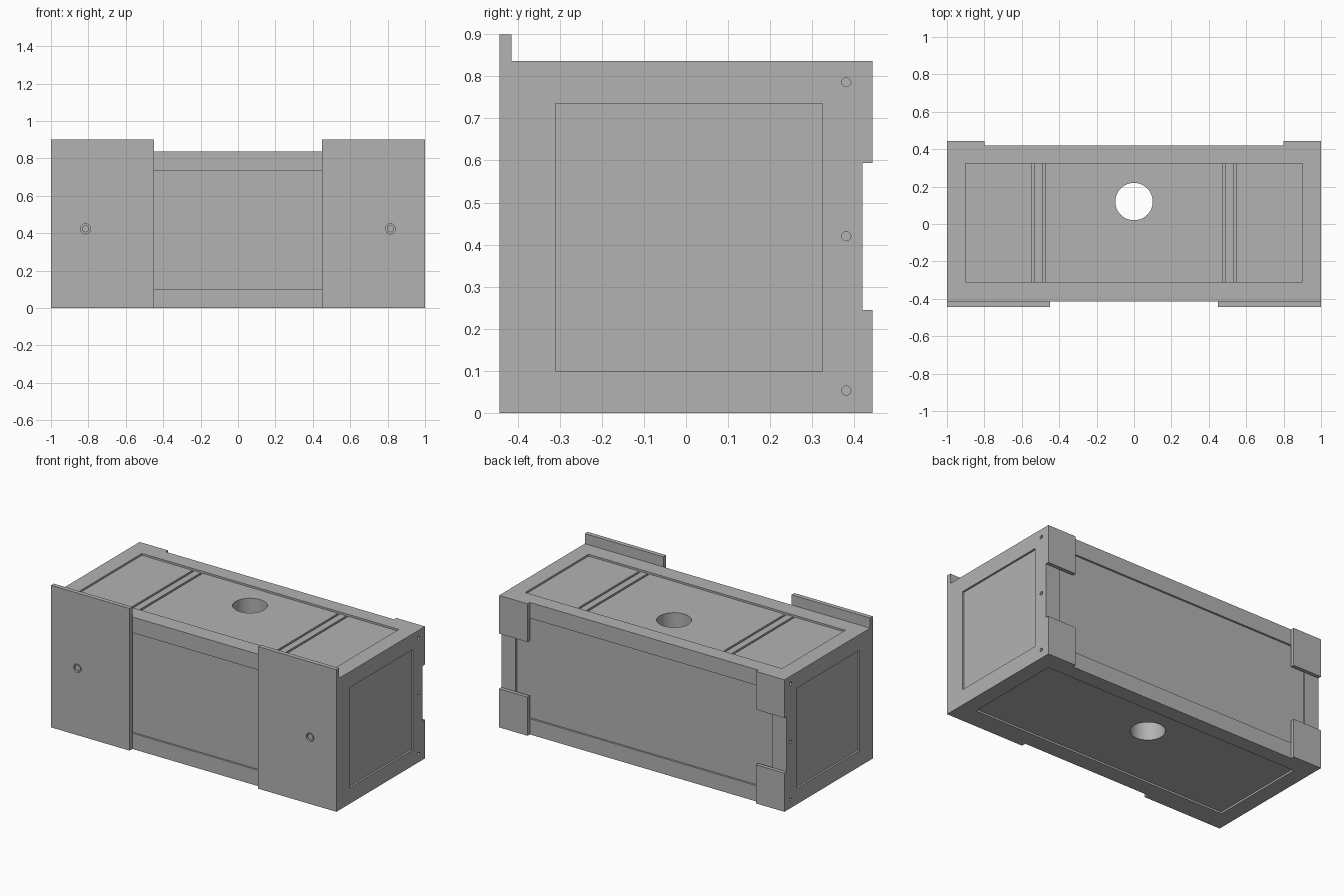
import bpy
from math import pi

if "Cube" in bpy.data.objects:
    bpy.data.objects.remove(bpy.data.objects["Cube"])

grey = bpy.data.materials.new("plain grey")
grey.use_nodes = True
colour = (0.45, 0.45, 0.45, 1)
grey.diffuse_color = colour
grey.node_tree.nodes["Principled BSDF"].inputs["Base Color"].default_value = colour


def box(name, x, y, z):
    """Box from its (low, high) range on each axis."""
    spans = (x, y, z)
    bpy.ops.mesh.primitive_cube_add(size=1, location=[(a + b) / 2 for a, b in spans])
    ob = bpy.context.object
    ob.name = name
    ob.scale = [b - a for a, b in spans]
    bpy.ops.object.transform_apply(location=False, rotation=False, scale=True)
    ob.data.materials.append(grey)
    return ob


def rod(name, centre, radius, depth, axis="z", sides=48):
    turn = {"x": (0, pi / 2, 0), "y": (pi / 2, 0, 0), "z": (0, 0, 0)}[axis]
    bpy.ops.mesh.primitive_cylinder_add(vertices=sides, radius=radius, depth=depth,
                                        location=centre, rotation=turn)
    ob = bpy.context.object
    ob.name = name
    ob.data.materials.append(grey)
    return ob


def cut(target, cutter):
    """Subtract the cutter from the target and discard it."""
    mod = target.modifiers.new("cut", "BOOLEAN")
    mod.operation = "DIFFERENCE"
    mod.solver = "EXACT"
    mod.object = cutter
    bpy.context.view_layer.objects.active = target
    bpy.ops.object.modifier_apply(modifier=mod.name)
    bpy.data.objects.remove(cutter)


FRONT, BACK, TOP = -0.415, 0.42, 0.836
DEEP = 0.012
px, py, pz = (-0.9, 0.9), (-0.31, 0.324), (0.1, 0.736)

# Main case with a shallow recessed panel on every face
case = box("case", (-1, 1), (FRONT, BACK), (0, TOP))
for x, y, z in [
    (px, py, (TOP - DEEP, TOP + 0.1)),
    (px, py, (-0.1, DEEP)),
    (px, (FRONT - 0.1, FRONT + DEEP), pz),
    (px, (BACK - DEEP, BACK + 0.1), pz),
    ((1 - DEEP, 1.1), py, pz),
    ((-1.1, DEEP - 1), py, pz),
]:
    cut(case, box("panel_cutter", x, y, z))

# Paired grooves across the lid
for side in (-1, 1):
    for inner, outer in ((0.474, 0.488), (0.532, 0.546)):
        x = sorted((side * inner, side * outer))
        cut(case, box("groove_cutter", x, py, (TOP - 0.035, TOP + 0.1)))

# Round shaft through the lid and base
cut(case, rod("shaft_cutter", (0, 0.12, TOP / 2), 0.1, 2))

for side, label in ((-1, "right"), (1, "left")):
    # Screw holes along the rear edge of each end
    for z in (0.053, 0.42, 0.786):
        cut(case, rod("hole_cutter", (side, 0.381, z), 0.011, 0.03, "x", 12))

    # Tall front plate with a recessed screw
    plate = box(label + "_front_plate", sorted((side * 0.45, side)),
                (-0.443, FRONT), (0, 0.9))
    cut(plate, rod("hole_cutter", (side * 0.815, -0.443, 0.423), 0.027, 0.03, "y", 16))
    rod(label + "_front_screw", (side * 0.815, -0.433, 0.423), 0.019, 0.014, "y", 12)

    # Rear corner plates
    for level, z in (("lower", (0, 0.245)), ("upper", (0.594, TOP))):
        box(label + "_" + level + "_corner_plate", sorted((side * 0.8, side)),
            (BACK, 0.443), z)

# Keep the shaft wall smooth and all corners sharp
bpy.ops.object.select_all(action="DESELECT")
case.select_set(True)
bpy.context.view_layer.objects.active = case
bpy.ops.object.shade_smooth_by_angle(angle=pi / 6)
